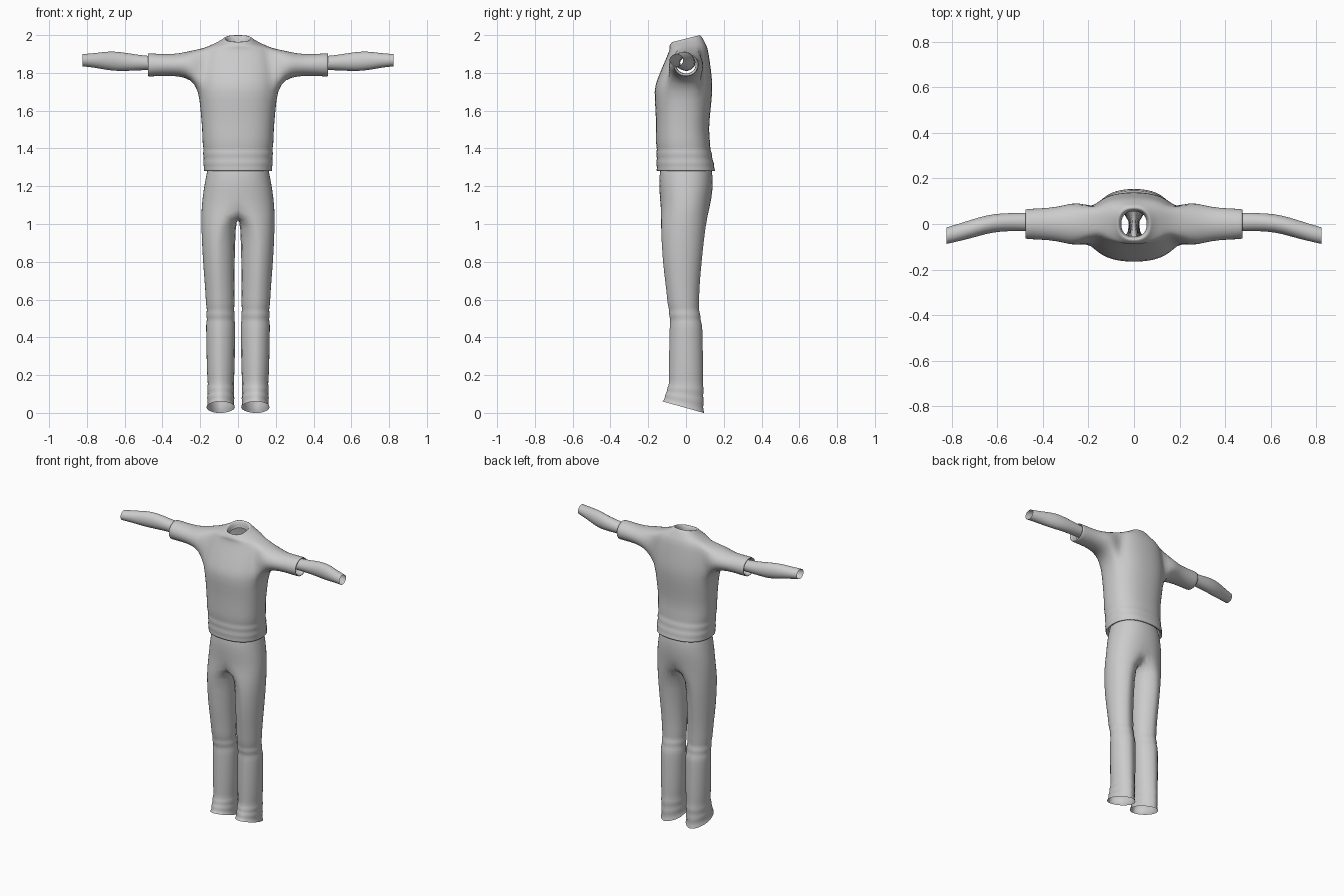
import bpy, bmesh, math

if "Cube" in bpy.data.objects:
    bpy.data.objects.remove(bpy.data.objects["Cube"], do_unlink=True)

shade = (0.6, 0.6, 0.6, 1)
grey = bpy.data.materials.new("plain grey")
grey.use_nodes = True
grey.diffuse_color = shade
grey.node_tree.nodes["Principled BSDF"].inputs["Base Color"].default_value = shade


def ring(bm, station, angles, axis="z", power=1.0):
    """Oval section: position, two centres, two radii, optional tilt."""
    place, centre_a, centre_b, radius_a, radius_b, *tilt = station
    verts = []
    for degrees in angles:
        c, s = math.cos(math.radians(degrees)), math.sin(math.radians(degrees))
        a = centre_a + radius_a * math.copysign(abs(c) ** power, c)
        offset = radius_b * math.copysign(abs(s) ** power, s)
        b = centre_b + offset
        lift = offset * sum(tilt)
        verts.append(bm.verts.new((a, b, place + lift) if axis == "z" else (place, a, b)))
    return verts


def folds(start, end, count, puff):
    """Stations between two sections, swelling and shrinking in turn."""
    stations = []
    for k in range(count + 1):
        station = [a + (b - a) * k / count for a, b in zip(start, end)]
        swell = -puff if k % 2 else puff
        station[3] += swell
        station[4] += swell
        stations.append(station)
    return stations


def bridge(bm, low, high, closed=True, skip=()):
    n = len(low)
    for i in range(n if closed else n - 1):
        if i not in skip:
            j = (i + 1) % n
            bm.faces.new((low[i], low[j], high[j], high[i]))


def extend(bm, start, stations, angles, axis="z"):
    """Continue a tube from an existing ring."""
    for station in stations:
        following = ring(bm, station, angles, axis)
        bridge(bm, start, following)
        start = following


def finish(bm, name):
    """Mirror the half across x and smooth it."""
    bmesh.ops.recalc_face_normals(bm, faces=bm.faces)
    mesh = bpy.data.meshes.new(name)
    bm.to_mesh(mesh)
    bm.free()
    mesh.materials.append(grey)
    for polygon in mesh.polygons:
        polygon.use_smooth = True
    obj = bpy.data.objects.new(name, mesh)
    bpy.context.collection.objects.link(obj)
    mirror = obj.modifiers.new("mirror", "MIRROR")
    mirror.merge_threshold = 0.001
    subdivision = obj.modifiers.new("smooth", "SUBSURF")
    subdivision.levels = subdivision.render_levels = 1


half = [15 * i - 90 for i in range(13)]
around = [22.5 * i - 135 for i in range(16)]

# Shirt trunk: turned-in hem, waist folds, chest, shoulders, tilted collar
trunk = [(1.29, 0, 0, .165, .14)]
trunk += folds((1.275, 0, 0, .183, .157), (1.42, 0, -.015, .186, .142), 6, .004)
trunk += [(1.5, 0, -.02, .19, .14), (1.6, 0, -.015, .2, .146)]
armhole = range(len(trunk), len(trunk) + 4)
for step in range(5):
    t = step / 4
    trunk.append((1.71 + .22 * t, 0, .03 * t - .015,
                  .21 - .03 * t * t, .157 - .057 * t ** 1.2, .05 * t))
trunk.append((1.95, 0, .005, .135, .095, .12))
for height, radius in ((1.97, .085), (1.985, .073), (1.98, .062), (1.94, .056)):
    trunk.append((height, 0, 0, radius, radius, .25))

bm = bmesh.new()
rows = [ring(bm, station, half, power=.85) for station in trunk]
for r, (low, high) in enumerate(zip(rows, rows[1:])):
    bridge(bm, low, high, closed=False, skip=range(4, 8) if r in armhole else ())

# Sleeve grown out of the armhole, with a turned-in cuff
bottom, *sides, top = rows[armhole.start:armhole.stop + 1]
opening = (bottom[4:9] + [row[8] for row in sides]
           + top[8:3:-1] + [row[4] for row in reversed(sides)])
sleeve = [(.25, .1, .077), (.31, .083, .062), (.37, .072, .058), (.46, .068, .062),
          (.48, .067, .063), (.475, .056, .051), (.43, .052, .046)]
extend(bm, opening, [(x, 0, 1.842, deep, tall) for x, deep, tall in sleeve], around, "x")
finish(bm, "shirt")

# Trousers: hips, then a leg split off along the crotch line
bm = bmesh.new()
hips = [(1.3, 0, 0, .16, .133), (1.26, 0, 0, .169, .143),
        (1.18, 0, 0, .184, .143), (1.09, 0, -.003, .195, .132)]
rows = [ring(bm, station, half, power=.9) for station in hips]
for low, high in zip(rows, rows[1:]):
    bridge(bm, low, high, closed=False)
crotch = [bm.verts.new((0, y, 1.03)) for y in (.06, 0, -.07)]
leg = [(1, .1, -.015, .096, .121), (.8, .098, -.021, .089, .106), (.65, .093, -.017, .08, .088)]
leg += folds((.57, .09, -.014, .077, .082), (.47, .088, 0, .079, .084), 4, .004)
leg += [(.42, .088, 0, .08, .089), (.2, .088, 0, .078, .094)]
leg += folds((.15, .088, 0, .074, .094, 0), (.03, .088, -.014, .075, .109, -.28), 5, -.004)
extend(bm, rows[-1] + crotch, leg, half + [135, 180, 225])
finish(bm, "trousers")

# Bare forearms, open at the wrist
bm = bmesh.new()
forearm = [(.53, .01, 1.854, .04, .041), (.62, .005, 1.86, .041, .053),
           (.69, -.014, 1.864, .042, .051), (.75, -.032, 1.866, .04, .04),
           (.823, -.051, 1.867, .037, .033)]
elbow = ring(bm, (.4, .008, 1.85, .042, .034), around, "x")
extend(bm, elbow, forearm, around, "x")
finish(bm, "forearms")
